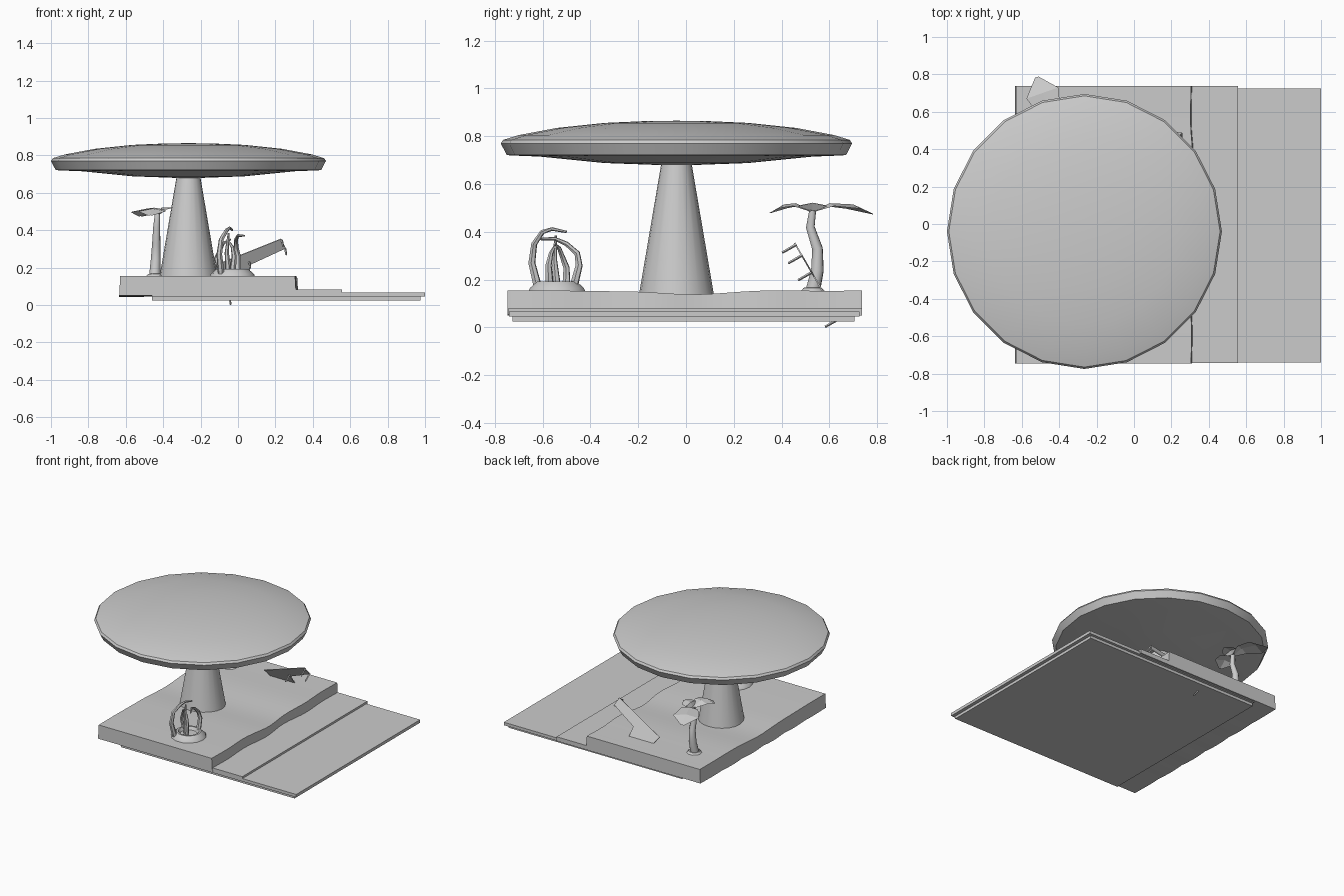
import bpy, bmesh, math
from mathutils import Vector

cube = bpy.data.objects.get("Cube")
if cube:
    bpy.data.objects.remove(cube, do_unlink=True)

GREY = (0.6, 0.6, 0.6, 1)
mat = bpy.data.materials.new("plain grey")
mat.use_nodes = True
mat.diffuse_color = GREY
mat.node_tree.nodes["Principled BSDF"].inputs["Base Color"].default_value = GREY


def finish(name, bm, smooth=None):
    """Turn a bmesh into a named object."""
    bmesh.ops.recalc_face_normals(bm, faces=bm.faces)
    mesh = bpy.data.meshes.new(name)
    bm.to_mesh(mesh)
    bm.free()
    mesh.materials.append(mat)
    obj = bpy.data.objects.new(name, mesh)
    bpy.context.collection.objects.link(obj)
    if smooth:
        bpy.ops.object.select_all(action='DESELECT')
        obj.select_set(True)
        bpy.context.view_layer.objects.active = obj
        bpy.ops.object.shade_smooth_by_angle(angle=math.radians(smooth))
    return obj


def loft(name, rings, smooth=None):
    """Skin a list of equal closed rings and cap both ends."""
    bm = bmesh.new()
    loops = [[bm.verts.new(p) for p in ring] for ring in rings]
    n = len(loops[0])
    for a, b in zip(loops, loops[1:]):
        for i in range(n):
            j = (i + 1) % n
            bm.faces.new((a[i], a[j], b[j], b[i]))
    bm.faces.new(loops[0])
    bm.faces.new(loops[-1])
    return finish(name, bm, smooth)


def lathe(name, x, y, profile, sides=20, smooth=30):
    """Revolve (radius, z) pairs round a vertical axis."""
    angles = [2 * math.pi * i / sides for i in range(sides)]
    return loft(name, [[(x + r * math.cos(a), y + r * math.sin(a), z) for a in angles]
                       for r, z in profile], smooth)


def slab(name, x0, x1, y0, y1, z0, z1):
    outline = [(x0, y0), (x1, y0), (x1, y1), (x0, y1)]
    return loft(name, [[(x, y, z) for x, y in outline] for z in (z0, z1)])


def tube(name, points, r0, r1, sides=6):
    """Tapered tube along a path."""
    pts = [Vector(p) for p in points]
    rings = []
    for i, p in enumerate(pts):
        d = (pts[min(i + 1, len(pts) - 1)] - pts[max(i - 1, 0)]).normalized()
        u = d.cross(Vector((0.9, 0.3, 0.1))).normalized()
        v = d.cross(u)
        r = r0 + (r1 - r0) * i / (len(pts) - 1)
        rings.append([p + r * (math.cos(a) * u + math.sin(a) * v)
                      for a in (2 * math.pi * k / sides for k in range(sides))])
    return loft(name, rings, 50)


def leaf(name, spine, widths):
    """Folded blade with a raised middle rib."""
    pts = [Vector(p) for p in spine]
    side = (pts[-1] - pts[0]).cross(Vector((0, 0, 1))).normalized()
    bm = bmesh.new()
    rows = [[bm.verts.new(p + side * w * s - Vector((0, 0, 0.2 * w * abs(s))))
             for s in (-1, 0, 1)] for p, w in zip(pts, widths)]
    for a, b in zip(rows, rows[1:]):
        for i in range(2):
            bm.faces.new((a[i], a[i + 1], b[i + 1], b[i]))
    return finish(name, bm)


# Stacked ground slabs
slab("base_slab", -0.46, 0.975, -0.725, 0.705, 0.025, 0.045)
slab("road_slab", -0.46, 1.0, -0.74, 0.725, 0.045, 0.067)
slab("kerb_slab", -0.46, 0.555, -0.742, 0.737, 0.05, 0.082)

# Raised terrain with gently waving top and long sides
rings = []
for i in range(25):
    t = i / 24
    y = -0.747 + 1.484 * t
    end = math.sin(math.pi * t)
    wave = math.sin(t * 6 * math.pi) * end
    dip = 0.015 * math.exp(-(y / 0.2) ** 2)
    top = 0.154 - dip + 0.002 * wave
    right = 0.305 + 0.012 * wave
    rings.append([(-0.635, y, 0.05 - 0.008 * abs(wave)), (right + 0.006, y, 0.055),
                  (right, y, top), (-0.15, y, top), (-0.63, y, top)])
loft("terrain", rings, 30)

# Large round canopy on a tapered column
CX, CY = -0.265, -0.04
lathe("canopy", CX, CY, [(0.08, 0.68), (0.3, 0.688), (0.57, 0.715), (0.695, 0.72),
                         (0.71, 0.722), (0.735, 0.77), (0.725, 0.785), (0.66, 0.805),
                         (0.5, 0.835), (0.3, 0.856), (0.12, 0.864), (0.01, 0.865)])
lathe("column", CX, CY, [(0.158, 0.13), (0.062, 0.695)])

# Planter with curling stems
PX, PY = -0.03, -0.54
lathe("planter", PX, PY, [(0.122, 0.15), (0.116, 0.165), (0.085, 0.192),
                          (0.072, 0.192), (0.06, 0.17)], 14)
stems = [
    [(-0.09, -0.62, 0.17), (-0.1, -0.645, 0.27), (-0.09, -0.635, 0.35),
     (-0.06, -0.6, 0.4), (-0.045, -0.56, 0.412), (-0.03, -0.5, 0.4)],
    [(0.0, -0.47, 0.17), (0.0, -0.447, 0.26), (-0.01, -0.455, 0.31),
     (-0.01, -0.5, 0.35), (0.0, -0.55, 0.372), (0.035, -0.61, 0.37)],
    [(-0.05, -0.54, 0.17), (-0.06, -0.55, 0.28), (-0.05, -0.545, 0.385)],
    [(-0.03, -0.57, 0.17), (-0.02, -0.575, 0.26), (-0.03, -0.565, 0.31), (-0.05, -0.55, 0.34)],
    [(-0.09, -0.5, 0.17), (-0.115, -0.5, 0.25), (-0.08, -0.53, 0.33), (-0.04, -0.55, 0.35)],
]
for i, path in enumerate(stems):
    tube(f"stem_{i + 1}", path, 0.018, 0.005)

# Small palm
lathe("palm_ring", -0.44, 0.53, [(0.055, 0.15), (0.04, 0.166), (0.025, 0.168)], 10)
tube("palm_trunk", [(-0.445, 0.53, 0.15), (-0.44, 0.55, 0.24), (-0.437, 0.55, 0.33),
                    (-0.435, 0.52, 0.42), (-0.43, 0.53, 0.49)], 0.032, 0.015, 8)
leaf("palm_leaf_back", [(-0.43, 0.53, 0.485), (-0.45, 0.6, 0.52), (-0.49, 0.7, 0.515),
                        (-0.52, 0.785, 0.475)], [0.01, 0.06, 0.09, 0.01])
leaf("palm_leaf_front", [(-0.43, 0.53, 0.485), (-0.445, 0.46, 0.52), (-0.46, 0.41, 0.515),
                         (-0.47, 0.35, 0.48)], [0.01, 0.06, 0.075, 0.01])
leaf("palm_leaf_side", [(-0.43, 0.53, 0.485), (-0.41, 0.53, 0.52), (-0.375, 0.53, 0.522),
                        (-0.35, 0.53, 0.52)], [0.01, 0.06, 0.05, 0.005])


# Fallen arrow-shaped panel, leaning in a slanted plane
def on_panel(x, z, depth=0.0):
    y = 0.46 + (0.35 - z) * 0.58
    return Vector((x, y - depth * 0.87, z - depth * 0.5))


outline = [(-0.165, 0.2), (-0.07, 0.235), (0.23, 0.355), (0.255, 0.305),
           (0.06, 0.215), (0.07, 0.15), (-0.045, 0.037)]
loft("arrow_panel", [[on_panel(x, z, d) for x, z in outline] for d in (0, 0.006)])

# Short struts on the underside of the panel
for i, (x, z) in enumerate([(0.235, 0.347), (0.252, 0.303), (0.06, 0.232), (-0.045, 0.037)]):
    tube(f"panel_strut_{i + 1}", [on_panel(x, z), on_panel(x + 0.006, z, 0.068)], 0.006, 0.005, 4)
